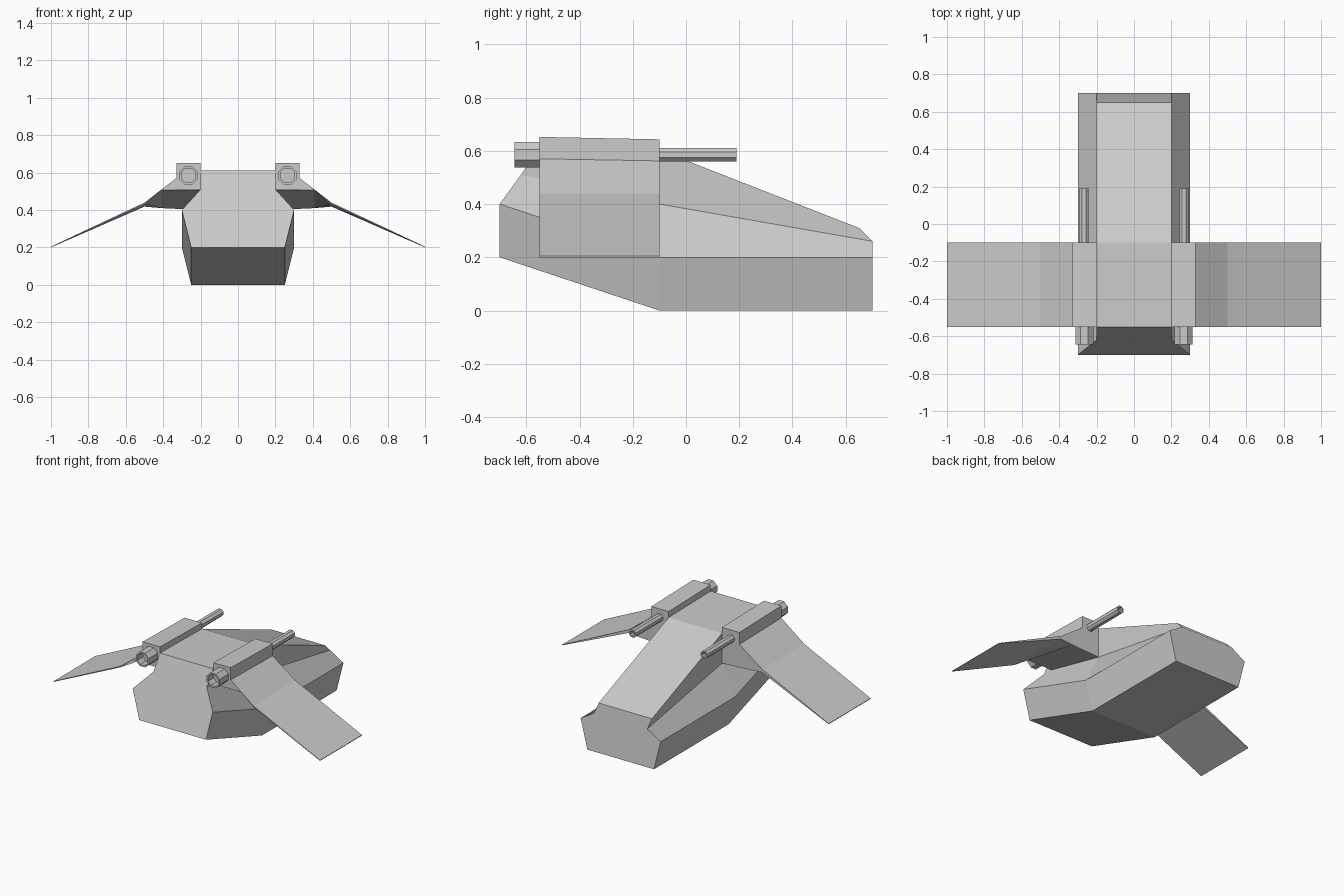
import bpy, bmesh, math

if "Cube" in bpy.data.objects:
    bpy.data.objects.remove(bpy.data.objects["Cube"])


def add_object(name, bm, mirror=False):
    bmesh.ops.recalc_face_normals(bm, faces=bm.faces)
    mesh = bpy.data.meshes.new(name)
    bm.to_mesh(mesh)
    bm.free()
    ob = bpy.data.objects.new(name, mesh)
    bpy.context.collection.objects.link(ob)
    if mirror:
        ob.modifiers.new("Mirror", 'MIRROR').use_axis = (True, False, False)
    return ob


def loft(name, rings, mirror=False, closed=False):
    """Skin matching rings of points; cap the ends or join last to first."""
    bm = bmesh.new()
    vs = [[bm.verts.new(p) for p in ring] for ring in rings]
    n = len(vs[0])
    pairs = list(zip(vs, vs[1:]))
    if closed:
        pairs.append((vs[-1], vs[0]))
    else:
        bm.faces.new(vs[0])
        bm.faces.new(vs[-1])
    for a, b in pairs:
        for i in range(n):
            j = (i + 1) % n
            bm.faces.new((a[i], a[j], b[j], b[i]))
    return add_object(name, bm, mirror)


def section(y, pts):
    return [(x, y, z) for x, z in pts]


def both_sides(half):
    return half + [(-x, y, z) for x, y, z in reversed(half)]


def tube(name, x, z, y0, y1, r, r_in, depth, sides=8):
    """Faceted pipe along y with a blind bore at the y1 end."""
    def ring(y, rad):
        return [(x + rad * math.cos((i + .5) * math.tau / sides), y,
                 z + rad * math.sin((i + .5) * math.tau / sides)) for i in range(sides)]
    loft(name, [ring(y0, r), ring(y1, r), ring(y1, r_in), ring(y1 - depth, r_in)], True)


# Hull: chined bottom, narrow upper deck, sloped nose and tail
loft("hull", [
    both_sides([(.25, -.7, .2), (.3, -.7, .4), (.2, -.62, .51), (.2, -.55, .61)]),
    both_sides([(.25, -.1, 0), (.3, -.1, .2), (.2, -.1, .4), (.2, -.1, .603)]),
    both_sides([(.25, .7, 0), (.3, .7, .2), (.2, .7, .26), (.2, .65, .31)]),
])

# Pods on the deck edges
loft("pod", [
    section(-.55, [(.2, .51), (.33, .51), (.33, .652), (.2, .652)]),
    section(-.1, [(.2, .5), (.33, .5), (.33, .643), (.2, .643)]),
], True)

# Drooping wings, deeper at the rear of the root
loft("wing", [
    section(-.55, [(.2, .57), (.33, .57), (.5, .44), (1, .204), (1, .2), (.5, .432), (.41, .507), (.2, .508)]),
    section(-.1, [(.2, .562), (.33, .562), (.5, .44), (1, .204), (1, .2), (.5, .418), (.41, .41), (.2, .4)]),
], True)

# Round parts at both ends of the pods
tube("rear_barrel", .268, .585, -.12, .19, .027, .018, .03)
tube("front_nozzle", .265, .585, -.53, -.645, .052, .041, -.06)
